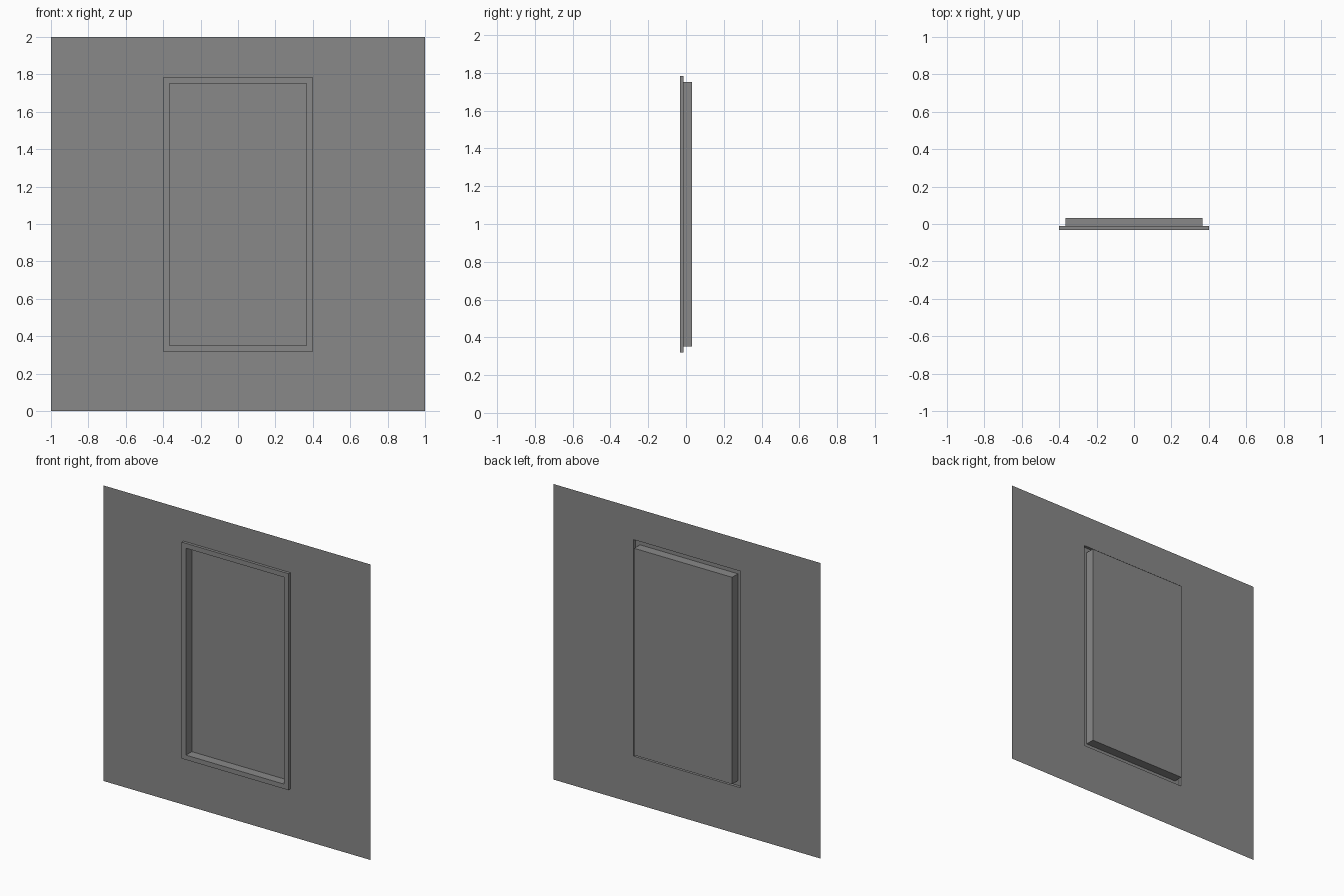
import bpy
import bmesh

cube = bpy.data.objects.get("Cube")
if cube:
    bpy.data.objects.remove(cube, do_unlink=True)

grey = bpy.data.materials.new("plain grey")
grey.use_nodes = True
grey.diffuse_color = (0.25, 0.25, 0.25, 1)
grey.node_tree.nodes["Principled BSDF"].inputs["Base Color"].default_value = grey.diffuse_color

# Depths of the sheet, the raised border and the recess floor
WALL_Y, FRONT_Y, BACK_Y = -0.012, -0.031, 0.031

# Rectangles as half width, bottom, top
SHEET = (1.0, 0.0, 2.0)
OUTER = (0.40, 0.319, 1.784)
INNER = (0.367, 0.351, 1.751)


def stepped_surface(name, steps, capped=False):
    """Join successive (rectangle, depth) loops with quads, facing -y."""
    bm = bmesh.new()
    loops = []
    for (half, low, high), y in steps:
        corners = ((-half, low), (half, low), (half, high), (-half, high))
        loops.append([bm.verts.new((x, y, z)) for x, z in corners])
    for a, b in zip(loops, loops[1:]):
        for i in range(4):
            j = (i + 1) % 4
            bm.faces.new((a[i], a[j], b[j], b[i]))
    if capped:
        bm.faces.new(loops[-1])
    mesh = bpy.data.meshes.new(name)
    bm.to_mesh(mesh)
    bm.free()
    mesh.materials.append(grey)
    obj = bpy.data.objects.new(name, mesh)
    bpy.context.collection.objects.link(obj)
    return obj


# Thin flat sheet with an opening
stepped_surface("wall_sheet", [(SHEET, WALL_Y), (OUTER, WALL_Y)])
# Raised border, hollow from behind
stepped_surface("raised_frame", [(OUTER, WALL_Y), (OUTER, FRONT_Y), (INNER, FRONT_Y)])
# Recessed panel pushed back through the border
stepped_surface("recessed_panel", [(INNER, FRONT_Y), (INNER, BACK_Y)], capped=True)
